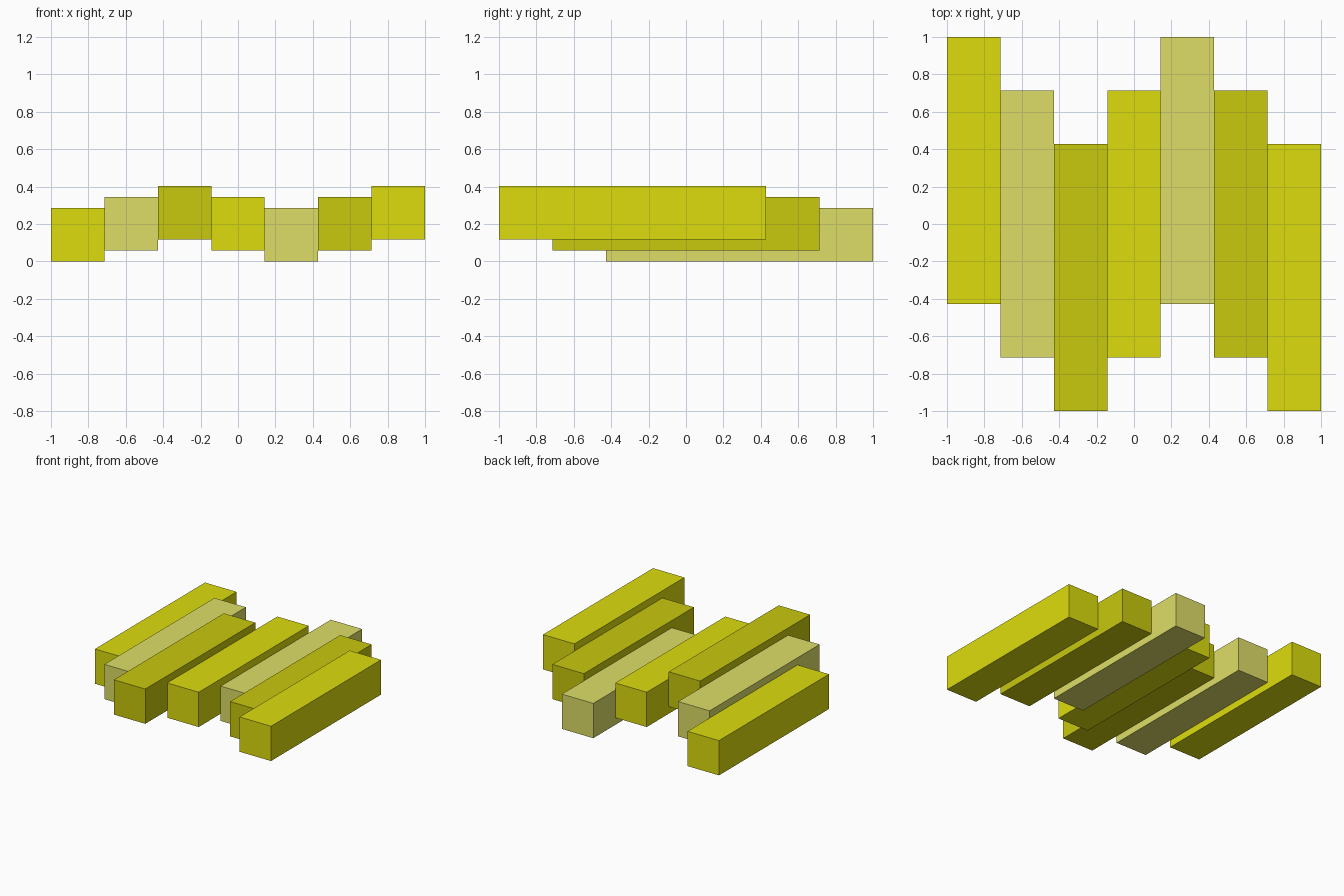
import bpy

if "Cube" in bpy.data.objects:
    bpy.data.objects.remove(bpy.data.objects["Cube"])

W = 2 / 7           # beam width and height
L = 5 * W           # beam length
RISE = 0.059        # height gained per step


def material(name, rgb):
    m = bpy.data.materials.new(name)
    m.diffuse_color = (*rgb, 1)
    m.use_nodes = True
    m.node_tree.nodes["Principled BSDF"].inputs["Base Color"].default_value = m.diffuse_color
    return m


yellow = material("yellow", (0.72, 0.72, 0.004))
pale = material("pale_yellow", (0.73, 0.73, 0.14))
dark = material("dark_yellow", (0.58, 0.58, 0.004))
colours = [yellow, pale, dark]

# Wave of beams: each step slides a beam forward and lifts it
steps = [0, 1, 2, 1, 0, 1, 2]
for i, s in enumerate(steps):
    x = (i - 3) * W
    y = (1 - s) * W
    z = W / 2 + s * RISE
    bpy.ops.mesh.primitive_cube_add(size=1, location=(x, y, z))
    beam = bpy.context.object
    beam.name = f"beam_{i + 1}"
    beam.scale = (W, L, W)
    bpy.ops.object.transform_apply(location=False, rotation=False, scale=True)
    beam.data.materials.append(colours[i % 3])
